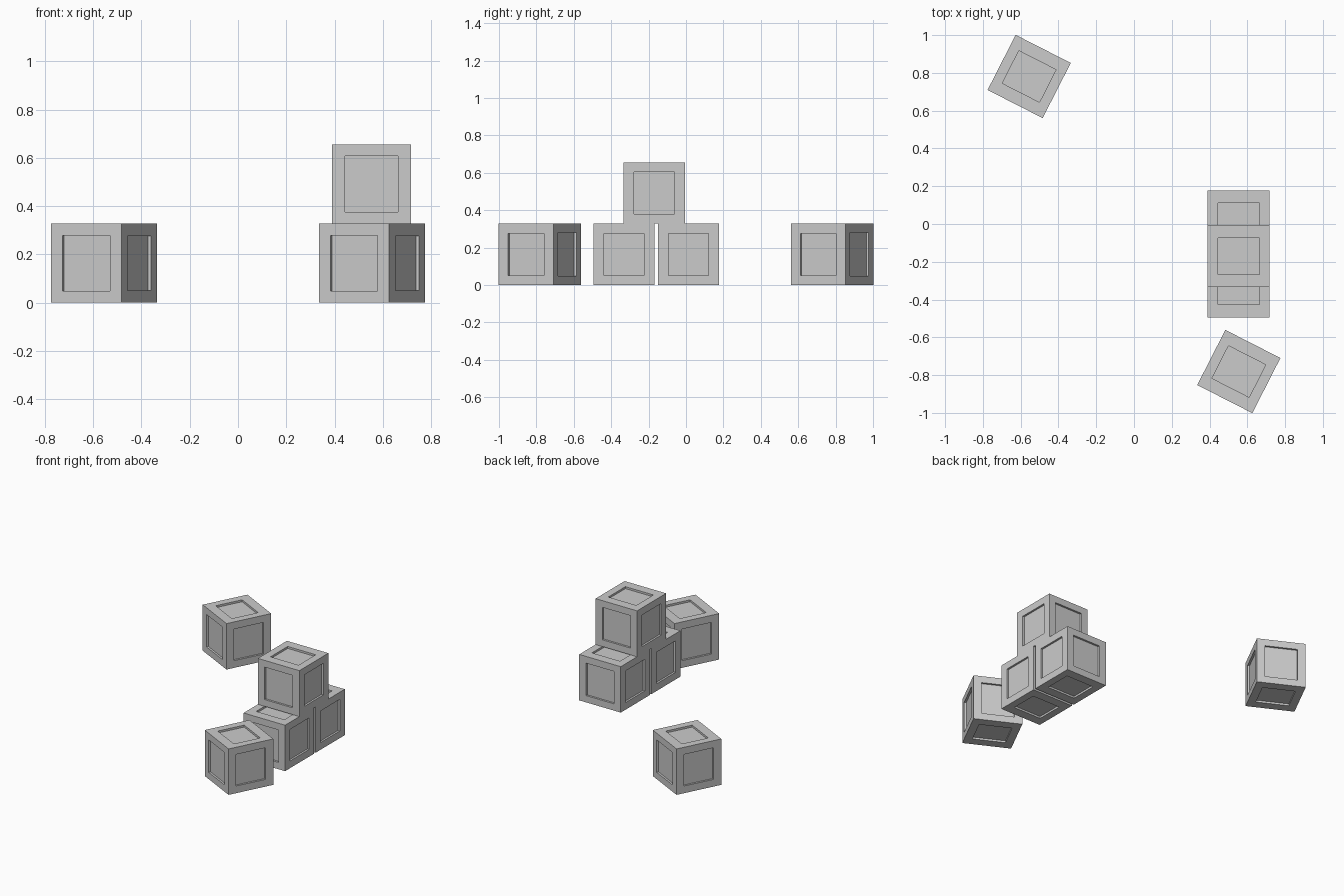
import bpy, bmesh
from math import radians
from mathutils import Vector

if "Cube" in bpy.data.objects:
    bpy.data.objects.remove(bpy.data.objects["Cube"])

S = 0.3275      # crate side
DEPTH = 0.014   # panel recess depth


def crate_mesh():
    bm = bmesh.new()
    bmesh.ops.create_cube(bm, size=S)
    # recessed panel extents (x, y, z) keyed by the axis each face looks along
    panels = {0: (S, 0.215, 0.225), 1: (0.22, S, 0.231), 2: (0.221, 0.193, S)}
    for face in list(bm.faces):
        n = face.normal.copy()
        axis = max(range(3), key=lambda i: abs(n[i]))
        bmesh.ops.inset_individual(bm, faces=[face], thickness=0.05)
        for v in face.verts:
            v.co = Vector([(1 if c > 0 else -1) * p / 2
                           for c, p in zip(v.co, panels[axis])])
        # push the panel inwards with straight walls
        new = bmesh.ops.extrude_discrete_faces(bm, faces=[face])["faces"][0]
        bmesh.ops.translate(bm, verts=new.verts, vec=-n * DEPTH)
    bmesh.ops.recalc_face_normals(bm, faces=bm.faces)
    mesh = bpy.data.meshes.new("crate")
    bm.to_mesh(mesh)
    bm.free()
    return mesh


mesh = crate_mesh()
# name, x, y, layer, turn
crates = [
    ("stack_crate_front", 0.554, -0.331, 0, 0),
    ("stack_crate_back", 0.554, 0.014, 0, 0),
    ("stack_crate_top", 0.554, -0.17, 1, 0),
    ("loose_crate_front", 0.555, -0.781, 0, -27),
    ("loose_crate_back", -0.555, 0.781, 0, -27),
]
for name, x, y, layer, turn in crates:
    ob = bpy.data.objects.new(name, mesh)
    ob.location = (x, y, S * (layer + 0.5))
    ob.rotation_euler.z = radians(turn)
    bpy.context.collection.objects.link(ob)
